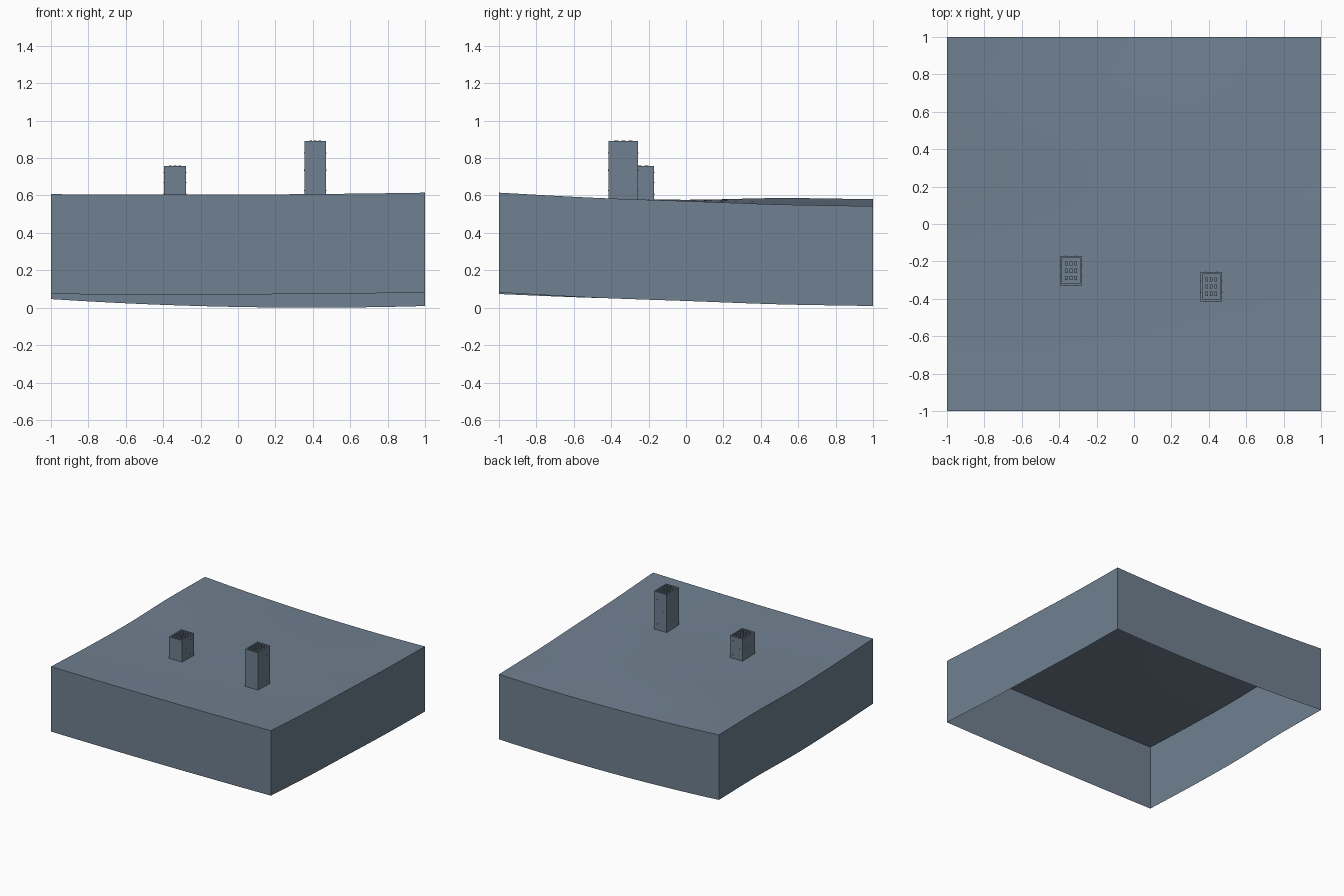
import bpy
import bmesh

if "Cube" in bpy.data.objects:
    bpy.data.objects.remove(bpy.data.objects["Cube"], do_unlink=True)

SLATE = (0.162, 0.216, 0.279, 1)
slate = bpy.data.materials.new("slate_grey")
slate.use_nodes = True
slate.diffuse_color = SLATE
slate.node_tree.nodes["Principled BSDF"].inputs["Base Color"].default_value = SLATE

# Heights from front to back along the left side, the middle and the right side
WEST = (0.607, 0.587, 0.577, 0.586, 0.580)
MIDDLE = (0.605, 0.585, 0.572, 0.560, 0.538)
EAST = (0.615, 0.588, 0.570, 0.552, 0.543)
SKIRT = 0.534
STEPS = 24


def along(profile, y):
    """Smooth interpolation through evenly spaced heights."""
    t = (y + 1) * 2
    i = min(max(int(t), 0), 3)
    f = t - i
    b, c = profile[i], profile[i + 1]
    a = profile[i - 1] if i > 0 else 2 * b - c
    d = profile[i + 2] if i < 3 else 2 * c - b
    return b + f / 2 * (c - a + f * (2*a - 5*b + 4*c - d + f * (3*(b - c) + d - a)))


def ground(x, y):
    w, m, e = (along(p, y) for p in (WEST, MIDDLE, EAST))
    return m + x * (e - w) / 2 + x * x * ((w + e) / 2 - m)


def finish(name, bm):
    mesh = bpy.data.meshes.new(name)
    bm.to_mesh(mesh)
    bm.free()
    mesh.materials.append(slate)
    ob = bpy.data.objects.new(name, mesh)
    bpy.context.collection.objects.link(ob)
    return ob


def add_box(bm, x, y, z, sx, sy, sz):
    """Box centred on x, y and z."""
    verts = bmesh.ops.create_cube(bm, size=1)["verts"]
    bmesh.ops.scale(bm, vec=(sx, sy, sz), verts=verts)
    bmesh.ops.translate(bm, vec=(x, y, z), verts=verts)
    return verts


# Rolling ground sheet
bm = bmesh.new()
bmesh.ops.create_grid(bm, x_segments=STEPS, y_segments=STEPS, size=1)
for v in bm.verts:
    v.co.z = ground(v.co.x, v.co.y)
terrain = finish("terrain_surface", bm)
for p in terrain.data.polygons:
    p.use_smooth = True

# Open skirt walls following the ground edge
bm = bmesh.new()
ticks = [-1 + 2 * i / STEPS for i in range(STEPS)]
rim = ([(t, -1) for t in ticks] + [(1, t) for t in ticks]
       + [(-t, 1) for t in ticks] + [(-1, -t) for t in ticks])
top = [bm.verts.new((x, y, ground(x, y))) for x, y in rim]
low = [bm.verts.new((x, y, ground(x, y) - SKIRT)) for x, y in rim]
for i in range(len(rim)):
    j = (i + 1) % len(rim)
    bm.faces.new((low[i], low[j], top[j], top[i]))
finish("terrain_skirt", bm)


def building(name, cx, cy, height):
    sx, sy = 0.117, 0.158
    # Tower body standing on the slope, with a recessed roof
    bm = bmesh.new()
    for v in add_box(bm, cx, cy, height - 0.1, sx, sy, 0.2):
        if v.co.z < height - 0.1:
            v.co.z = ground(v.co.x, v.co.y)
    bm.normal_update()
    bm.faces.ensure_lookup_table()
    roof = max(bm.faces, key=lambda f: f.calc_center_median().z)
    base = min(bm.faces, key=lambda f: f.calc_center_median().z)
    bmesh.ops.inset_region(bm, faces=[roof], thickness=0.016)
    pit = bmesh.ops.extrude_discrete_faces(bm, faces=[roof])["faces"][0]
    bmesh.ops.translate(bm, vec=(0, 0, -0.012), verts=pit.verts)
    # close the recess walls between rim and roof deck
    inner = [e for e in bm.edges if e.is_boundary]
    bmesh.ops.bridge_loops(bm, edges=inner)
    bmesh.ops.delete(bm, geom=[base], context='FACES_ONLY')
    finish(name + "_body", bm)

    # Rooftop units in a small grid
    bm = bmesh.new()
    for i in (-1, 0, 1):
        for j in (-1, 0, 1):
            add_box(bm, cx + i * 0.025, cy + j * 0.038, height - 0.004, 0.014, 0.022, 0.015)
    finish(name + "_roof_units", bm)

    # Small wall vents
    bm = bmesh.new()
    span = height - 0.58
    for k, level in enumerate((0.2, 0.5, 0.85)):
        z = height - span * level
        for side in (-1, 1):
            shift = 0.03 * (-1) ** k * side
            add_box(bm, cx + shift, cy + side * sy / 2, z, 0.006, 0.004, 0.006)
            add_box(bm, cx + side * sx / 2, cy + shift, z, 0.004, 0.006, 0.006)
    finish(name + "_vents", bm)


building("short_tower", -0.337, -0.25, 0.758)
building("tall_tower", 0.413, -0.335, 0.89)
